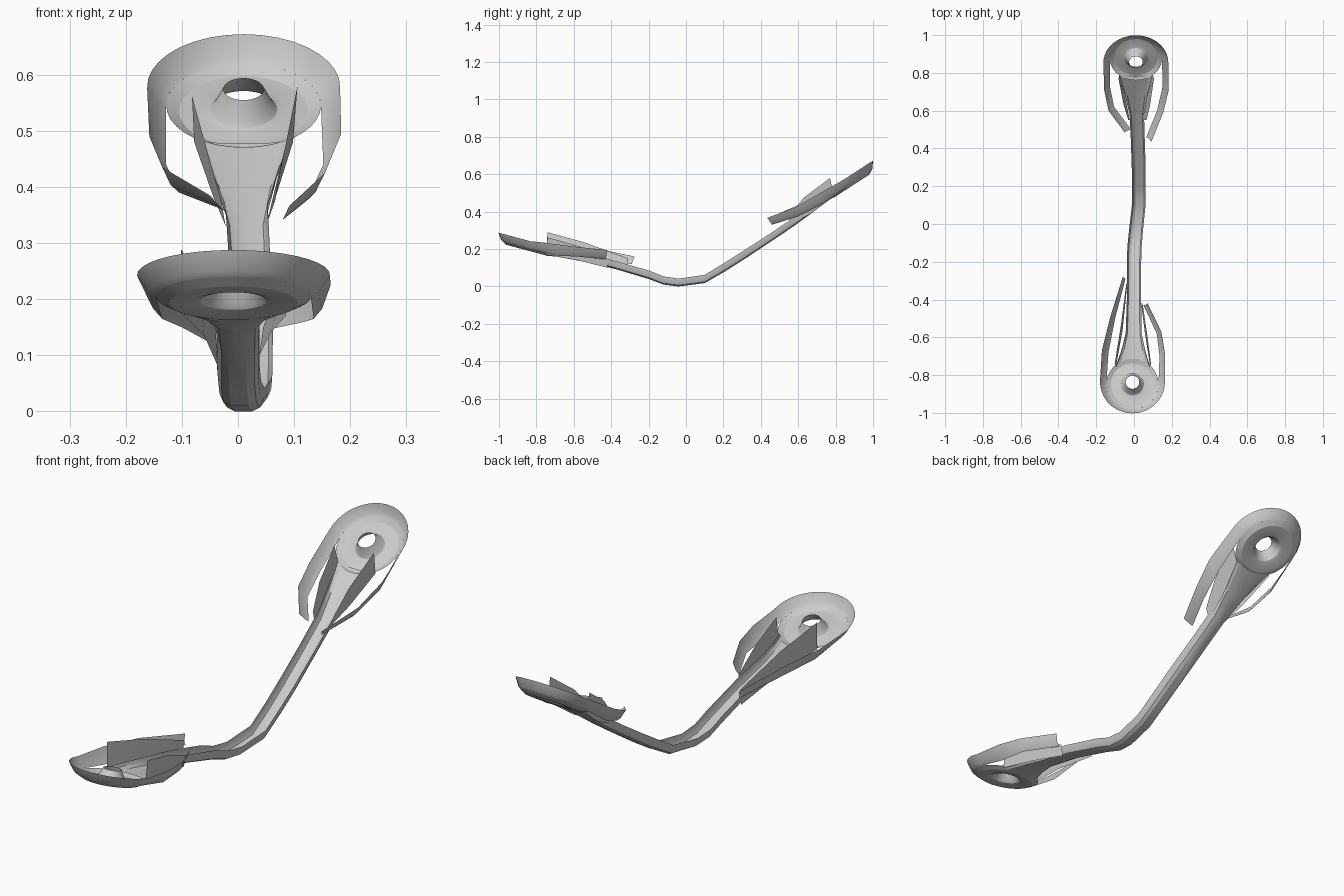
import bpy, bmesh, math
from mathutils import Vector, Matrix

if "Cube" in bpy.data.objects:
    bpy.data.objects.remove(bpy.data.objects["Cube"])


def sheet(name, rows, closed=False):
    """Skin a thin sheet over rows of points (closed joins each row end to start)."""
    bm = bmesh.new()
    grid = [[bm.verts.new(p) for p in row] for row in rows]
    n = len(rows[0])
    for a, b in zip(grid, grid[1:]):
        for i in range(n if closed else n - 1):
            j = (i + 1) % n
            bm.faces.new((a[i], a[j], b[j], b[i]))
    bmesh.ops.recalc_face_normals(bm, faces=bm.faces)
    me = bpy.data.meshes.new(name)
    bm.to_mesh(me)
    bm.free()
    ob = bpy.data.objects.new(name, me)
    bpy.context.collection.objects.link(ob)
    bpy.ops.object.select_all(action='DESELECT')
    bpy.context.view_layer.objects.active = ob
    ob.select_set(True)
    bpy.ops.object.shade_smooth_by_angle(angle=math.radians(25))
    return ob


def dish_point(centre, direction, tilt, r, w, ang):
    """Point on a tilted dish; ang 0 faces away from the arm."""
    out = Vector((0, direction * math.cos(tilt), math.sin(tilt)))
    up = Vector((0, -direction * math.sin(tilt), math.cos(tilt)))
    side = Vector((1, 0, 0))
    return Vector(centre) + out * r * math.cos(ang) + side * r * math.sin(ang) + up * w


def dish(name, centre, direction, tilt, left_wing, right_wing):
    # floor with raised cone and centre hole
    profile = [(.036, .047), (.052, .013), (.06, .004), (.074, 0), (.115, 0), (.138, .012)]
    rows = [[dish_point(centre, direction, tilt, r, w, 2 * math.pi * i / 36) for i in range(36)]
            for r, w in profile]
    sheet(name + "_floor", rows, closed=True)
    # flared rim that runs on into the two side wings
    arc = []
    for i in range(19):
        a = math.radians(-92 + 184 * i / 18)
        arc.append([dish_point(centre, direction, tilt, r, w, a)
                    for r, w in ((.138, .012), (.15, .02), (.172, .052))])

    def station(s):
        bot, top = Vector(s[:3]), Vector(s[3:])
        mid = bot.lerp(top, .3) + Vector((math.copysign(.006, s[0]), 0, 0))
        return [bot, mid, top]
    rows = [station(s) for s in reversed(left_wing)] + arc + [station(s) for s in right_wing]
    sheet(name + "_rim_and_wings", rows)


# wing stations: lower edge xyz, upper edge xyz
dish("rear_dish", (.01, .883, .535), 1, math.radians(33),
     [(-.128, .73, .44, -.158, .71, .49), (-.105, .62, .39, -.135, .60, .435),
      (-.015, .50, .355, -.05, .485, .385)],
     [(.152, .73, .44, .184, .71, .495), (.122, .60, .375, .155, .59, .425),
      (.065, .46, .33, .092, .435, .367)])
dish("front_dish", (-.008, -.85, .193), -1, math.radians(15),
     [(-.135, -.68, .165, -.17, -.67, .225), (-.10, -.50, .15, -.125, -.49, .205),
      (-.045, -.29, .12, -.058, -.275, .16)],
     [(.135, -.70, .165, .165, -.69, .225), (.12, -.58, .16, .145, -.57, .21),
      (.05, -.43, .145, .072, -.42, .195)])

# inner fins between arm and wings
fins = {
    "rear_fin_right": [(.05, .55, .33, .066, .55, .375), (.068, .66, .385, .085, .63, .475),
                       (.098, .79, .48, .106, .77, .58)],
    "rear_fin_left": [(-.022, .55, .33, -.03, .55, .375), (-.045, .66, .385, -.055, .63, .465),
                      (-.078, .79, .48, -.082, .77, .562)],
    "front_fin_right": [(.038, -.42, .10, .045, -.42, .15), (.058, -.58, .14, .068, -.57, .215),
                        (.085, -.75, .17, .09, -.74, .262)],
    "front_fin_left": [(-.036, -.32, .08, -.04, -.31, .15), (-.06, -.56, .135, -.07, -.54, .235),
                       (-.095, -.75, .17, -.102, -.74, .29)],
}
for name, pts in fins.items():
    sheet(name, [[p[:3], p[3:]] for p in pts])

# arm: open rounded channel, flaring to meet each dish
stations = [  # y, x, z, half width, wall height
    (-.755, -.006, .166, .092, .02), (-.68, -.004, .158, .066, .028), (-.58, -.002, .14, .042, .038),
    (-.4, 0, .1, .038, .042), (-.2, 0, .04, .038, .046), (-.12, .003, .01, .038, .044),
    (-.04, .01, 0, .037, .042), (.1, .025, .018, .036, .044), (.2, .026, .075, .036, .048),
    (.3, .025, .138, .037, .048), (.45, .02, .237, .037, .046), (.58, .015, .325, .038, .046),
    (.68, .012, .398, .06, .036), (.785, .01, .478, .09, .016)]
section = [(-1, 1), (-.95, .5), (-.78, .16), (-.42, 0), (.42, 0), (.78, .16), (.95, .5), (1, 1)]
sheet("arm_channel", [[(x + s * w, y, z + t * h) for s, t in section] for y, x, z, w, h in stations])
